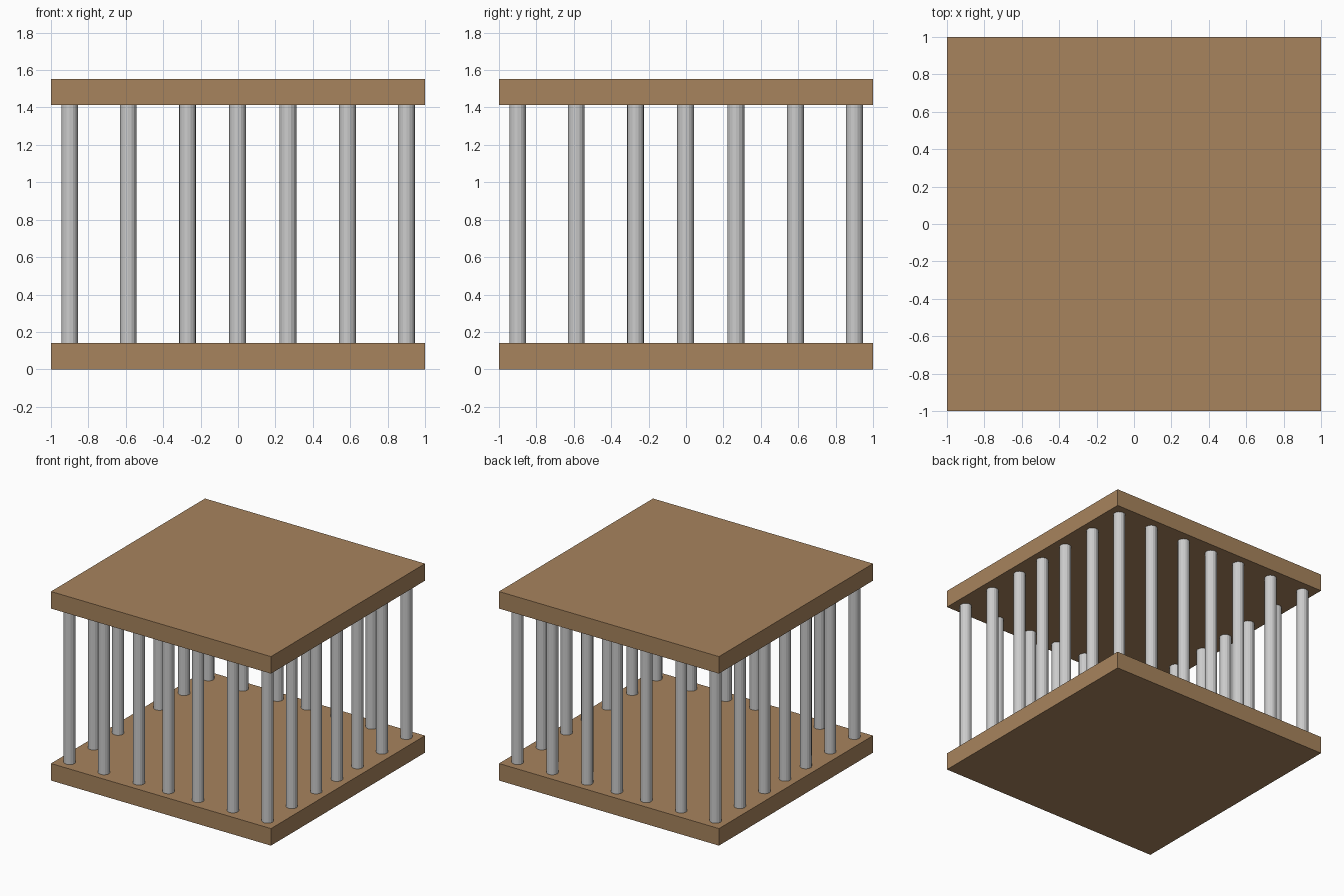
import bpy

if "Cube" in bpy.data.objects:
    bpy.data.objects.remove(bpy.data.objects["Cube"])

SLAB = 0.14      # slab thickness
HEIGHT = 1.553   # total height
RADIUS = 0.045   # bar radius
STOPS = [-0.9, -0.587, -0.27, -0.002, 0.267, 0.585, 0.9]

wood = bpy.data.materials.new("wood")
wood.diffuse_color = (0.39, 0.23, 0.11, 1)
wood.use_nodes = True
wood.node_tree.nodes["Principled BSDF"].inputs["Base Color"].default_value = wood.diffuse_color


def slab(name, z):
    bpy.ops.mesh.primitive_cube_add(size=1, location=(0, 0, z + SLAB / 2))
    ob = bpy.context.object
    ob.name = name
    ob.scale = (2, 2, SLAB)
    bpy.ops.object.transform_apply(location=False, rotation=False, scale=True)
    ob.data.materials.append(wood)


# Wooden floor and roof
slab("floor_slab", 0)
slab("roof_slab", HEIGHT - SLAB)

# Round bars around the perimeter, one shared mesh
bpy.ops.mesh.primitive_cylinder_add(vertices=16, radius=RADIUS,
                                    depth=HEIGHT - 2 * SLAB + 0.02)
first = bpy.context.object
bar_mesh = first.data
bar_mesh.name = "bar"
bpy.data.objects.remove(first)

edge = (STOPS[0], STOPS[-1])
count = 0
for x in STOPS:
    for y in STOPS:
        if x in edge or y in edge:
            count += 1
            bar = bpy.data.objects.new(f"bar_{count:02d}", bar_mesh)
            bar.location = (x, y, HEIGHT / 2)
            bpy.context.collection.objects.link(bar)
